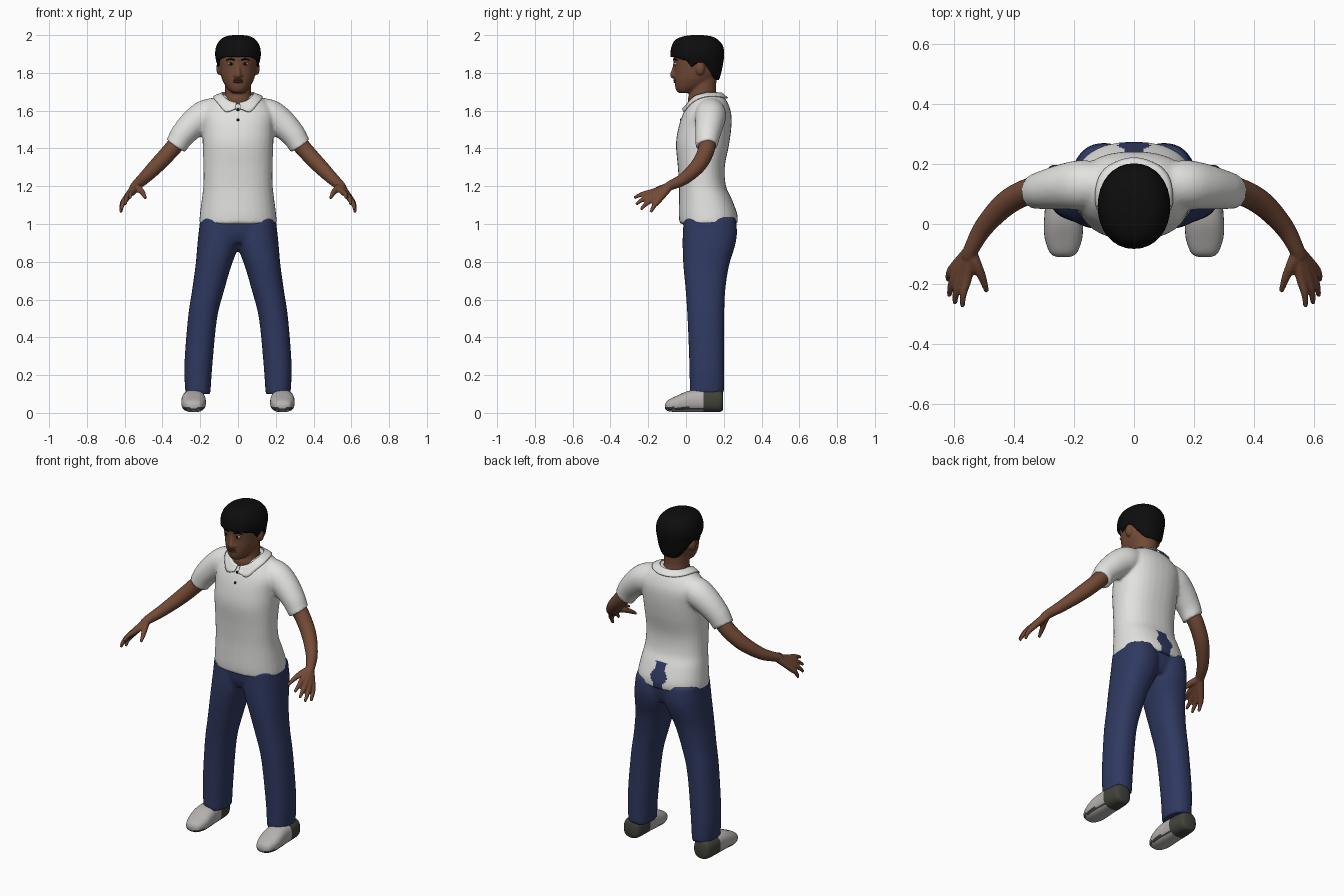
import bpy, bmesh
from math import sin, cos, pi, exp, copysign
from mathutils import Vector, Matrix

cube = bpy.data.objects.get("Cube")
if cube:
    bpy.data.objects.remove(cube)


def material(name, r, g, b):
    m = bpy.data.materials.new(name)
    m.use_nodes = True
    m.diffuse_color = (r, g, b, 1)
    shader = m.node_tree.nodes["Principled BSDF"]
    shader.inputs["Base Color"].default_value = (r, g, b, 1)
    shader.inputs["Roughness"].default_value = .8
    return m


skin = material("brown skin", .17, .068, .036)
lip_red = material("dark lips", .1, .035, .024)
black = material("black hair", .004, .004, .004)
white = material("white cotton", .76, .76, .74)
navy = material("navy denim", .029, .041, .12)
grey = material("light grey shoe", .46, .44, .43)
olive = material("dark olive sole", .055, .055, .045)
eye_grey = material("eye grey", .4, .38, .36)


def spline(rows, steps=5):
    """Catmull-Rom interpolation of rows of numbers."""
    out = []
    for i in range(len(rows) - 1):
        a, b, c, d = (rows[max(0, min(len(rows) - 1, i + k))] for k in (-1, 0, 1, 2))
        for s in range(steps):
            t = s / steps
            out.append([q + .5 * t * (r - p + t * (2*p - 5*q + 4*r - w + t * (3*(q - r) + w - p)))
                        for p, q, r, w in zip(a, b, c, d)])
    return out + [list(rows[-1])]


def skin_loops(loops, closed=True):
    """Mesh bridging successive loops of points, capped when closed."""
    bm = bmesh.new()
    rings = [[bm.verts.new(p) for p in loop] for loop in loops]
    n = len(rings[0])
    for lo, hi in zip(rings, rings[1:]):
        for i in range(n if closed else n - 1):
            j = (i + 1) % n
            bm.faces.new((lo[i], lo[j], hi[j], hi[i]))
    if closed:
        bm.faces.new(rings[0][::-1])
        bm.faces.new(rings[-1])
        bmesh.ops.recalc_face_normals(bm, faces=bm.faces)
    return finish(bm)


def finish(bm):
    me = bpy.data.meshes.new("part")
    bm.to_mesh(me)
    bm.free()
    return me


def oval(c, u, v, power=2, n=32):
    def bend(w):
        return copysign(abs(w) ** (2 / power), w)
    return [c + u * bend(cos(2*pi*i/n)) + v * bend(sin(2*pi*i/n)) for i in range(n)]


def upright(rows, power=2):
    """Rows: height, front y, back y, half width, centre x."""
    loops = []
    for z, front, back, w, *x in spline(rows):
        centre = Vector((x[0] if x else 0, (front + back) / 2, z))
        loops.append(oval(centre, Vector((w, 0, 0)), Vector((0, (back - front) / 2, 0)), power))
    return skin_loops(loops)


def tube(rows):
    """Rows: x, y, z, radius."""
    pts = spline(rows)
    loops = []
    for i, p in enumerate(pts):
        t = Vector(pts[min(i + 1, len(pts) - 1)][:3]) - Vector(pts[max(i - 1, 0)][:3])
        u = t.cross(Vector((0, 1, 0) if abs(t.z) > .9 * t.length else (0, 0, 1))).normalized()
        loops.append(oval(Vector(p[:3]), u * p[3], u.cross(t.normalized()) * p[3], 2, 20))
    return skin_loops(loops)


def ball(centre, size):
    bm = bmesh.new()
    bmesh.ops.create_uvsphere(bm, u_segments=20, v_segments=12, radius=1,
                              matrix=Matrix.Translation(centre) @ Matrix.Diagonal((*size, 1)))
    return finish(bm)


def both(me):
    """The part and its mirror image."""
    bm = bmesh.new()
    bm.from_mesh(me)
    bm.transform(Matrix.Diagonal((-1, 1, 1, 1)))
    bmesh.ops.reverse_faces(bm, faces=bm.faces)
    return [me, finish(bm)]


def build(name, parts, mats, voxel=0, smooth=3, rule=None, wrap=None, thick=0):
    """Join parts, optionally fuse them, and colour faces by a rule."""
    bm = bmesh.new()
    for me in parts:
        bm.from_mesh(me)
    ob = bpy.data.objects.new(name, finish(bm))
    bpy.context.collection.objects.link(ob)
    if voxel:
        mod = ob.modifiers.new("fuse", "REMESH")
        mod.mode, mod.voxel_size = "VOXEL", voxel
        mod = ob.modifiers.new("soften", "SMOOTH")
        mod.factor, mod.iterations = .5, smooth
    if wrap:
        mod = ob.modifiers.new("drape", "SHRINKWRAP")
        mod.target, mod.wrap_mode, mod.offset = wrap, "OUTSIDE", .006
    if thick:
        mod = ob.modifiers.new("thickness", "SOLIDIFY")
        mod.thickness, mod.offset = thick, 0
    bpy.context.view_layer.update()
    deps = bpy.context.evaluated_depsgraph_get()
    baked = bpy.data.meshes.new_from_object(ob.evaluated_get(deps))
    ob.modifiers.clear()
    ob.data = baked
    baked.name = name
    baked.materials.clear()
    for m in mats:
        baked.materials.append(m)
    baked.shade_smooth()
    for f in baked.polygons:
        f.material_index = int(bool(rule and rule(f.center, f.normal)))
    return ob


# Shirt: torso and sleeves, with trousers showing at the lower back
torso = upright([(1, -.034, .272, .206), (1.05, -.038, .272, .202), (1.13, -.037, .243, .192),
                 (1.2, -.037, .212, .184), (1.3, -.043, .205, .183), (1.42, -.053, .228, .187),
                 (1.51, -.04, .24, .19), (1.58, -.017, .24, .195), (1.63, .01, .226, .17),
                 (1.67, .035, .203, .125), (1.685, .06, .18, .09)], 2.3)
sleeve = tube([(.1, .13, 1.6, .073), (.17, .13, 1.575, .083), (.23, .125, 1.535, .077),
               (.29, .115, 1.475, .067), (.322, .11, 1.425, .06), (.33, .11, 1.413, .061)])
shirt = build("shirt", [torso, *both(sleeve)], [white, navy], .009, 4,
              lambda c, n: c.y > .15 and c.z < 1.15 and abs(c.x) < .042 + .012 * sin(c.z * 60))

# Collar: flaps with pointed front tips, draped over the shirt
loops = []
for k in range(5):
    t, loop = k / 4, []
    for i in range(61):
        a = .1 + (2*pi - .2) * i / 60
        near = min(a, 2*pi - a)
        top = 1.64 + .055 * min(1, 1 - cos(a))
        drop = .028 + .03 * exp(-((near - .55) / .3) ** 2)
        loop.append((sin(a) * (.084 + .04*t), .1 - cos(a) * (.086 + .034*t), top - drop * t))
    loops.append(loop)
build("collar", [skin_loops(loops, False)], [white], wrap=shirt, thick=.006)
build("buttons", [ball((0, y, z), (.008, .005, .008)) for y, z in ((-.008, 1.605), (-.027, 1.55))],
      [black])

# Trousers: two legs fused to the hips
leg = upright([(.1, .02, .2, .066, .212), (.25, .018, .202, .074, .21), (.5, .008, .202, .077, .188),
               (.65, -.002, .208, .085, .158), (.78, -.014, .228, .095, .13),
               (.88, -.018, .258, .109, .107), (.95, -.017, .27, .109, .1),
               (1.03, -.012, .264, .1, .1)], 2.3)
hips = upright([(.9, .01, .23, .185), (.95, -.01, .25, .2), (1.04, -.018, .262, .2)], 2.4)
build("trousers", [hips, *both(leg)], [navy], .01)

# Shoes: lofted from toe to heel, with dark heel and sole edge
loops = [oval(Vector((.235, y, (lo + hi) / 2)), Vector((w, 0, 0)), Vector((0, 0, (hi - lo) / 2)), 2.5)
         for y, lo, hi, w in spline([(-.11, .022, .045, .02), (-.097, .01, .066, .044),
                                     (-.05, .004, .09, .062), (0, .004, .112, .065),
                                     (.05, .004, .122, .062), (.12, .004, .122, .06),
                                     (.182, .006, .118, .052), (.197, .02, .1, .034)])]
build("shoes", both(skin_loops(loops)), [grey, olive],
      rule=lambda c, n: c.y > .085 or (c.z < .03 and n.z > -.75))

# Arms: forearm, four fingers and thumb
arm = [tube([(.26, .12, 1.5, .05), (.3, .115, 1.455, .047), (.36, .105, 1.385, .044),
             (.43, .065, 1.31, .041), (.5, -.01, 1.24, .033), (.54, -.08, 1.205, .026),
             (.555, -.11, 1.188, .023)])]
wrist = (.546, -.088, 1.197, .021)
for knuckle, tip in (((.555, -.175, 1.17), (.572, -.276, 1.138)),
                     ((.577, -.178, 1.154), (.597, -.266, 1.103)),
                     ((.592, -.168, 1.138), (.616, -.24, 1.076)),
                     ((.601, -.147, 1.124), (.62, -.187, 1.062))):
    middle = Vector(knuckle).lerp(Vector(tip), .55) + Vector((.004, 0, .006))
    arm.append(tube([wrist, (*knuckle, .017), (*middle, .0125), (*tip, .008)]))
arm.append(tube([wrist, (.525, -.135, 1.187, .018), (.505, -.18, 1.165, .014), (.49, -.226, 1.137, .008)]))
for side, parts in zip(("left", "right"), zip(*map(both, arm))):
    build(side + "_arm", parts, [skin], .006, 2)

# Head: skull, neck, nose and ears
skull = upright([(1.693, -.035, .03, .028), (1.705, -.05, .06, .045), (1.73, -.058, .11, .066),
                 (1.77, -.061, .15, .086), (1.82, -.062, .172, .096), (1.88, -.067, .18, .101),
                 (1.93, -.052, .172, .094), (1.97, 0, .12, .06)], 2.1)
neck = upright([(1.58, .03, .19, .1), (1.65, .01, .175, .079), (1.7, .018, .16, .069),
                (1.79, .02, .163, .07)])
nose = tube([(0, -.056, 1.855, .01), (0, -.062, 1.82, .012), (0, -.068, 1.79, .016), (0, -.06, 1.777, .013)])
nostril = ball((.014, -.061, 1.787), (.011, .012, .01))
ear = ball((.1, .075, 1.825), (.015, .024, .036))
build("head", [skull, neck, nose, *both(nostril), *both(ear)], [skin], .006, 2)

# Face details
build("eyes", both(ball((.038, -.054, 1.848), (.017, .01, .008))), [eye_grey])
build("irises", both(ball((.037, -.061, 1.848), (.008, .006, .007))), [black])
brow = tube([(.017, -.066, 1.868, .003), (.04, -.06, 1.873, .005), (.063, -.045, 1.866, .002)])
build("eyebrows", both(brow), [black])
build("lips", [ball((0, -.057, z), (.027, .009, .006)) for z in (1.761, 1.752)], [lip_red])


def hairline(y):
    if y < .02:
        return 1.885 - .02 * max(0, y + .05) / .07
    if y < .1:
        return 1.835 if y < .055 else 1.858
    return max(1.765, 1.858 - (y - .1) * 1.6)


# Hair: cap trimmed along the hairline
cap = upright([(1.74, -.05, .162, .08), (1.8, -.066, .18, .1), (1.86, -.073, .192, .109),
               (1.9, -.077, .196, .115), (1.94, -.07, .19, .109), (1.97, -.053, .167, .09),
               (1.987, -.015, .135, .064), (1.994, .03, .09, .025)], 2.1)
bm = bmesh.new()
bm.from_mesh(cap)
low = [f for f in bm.faces if all(v.co.z < hairline(v.co.y) for v in f.verts)]
bmesh.ops.delete(bm, geom=low, context="FACES")
for v in bm.verts:
    v.co.z = max(v.co.z, hairline(v.co.y))
build("hair", [finish(bm)], [black], thick=.012)
